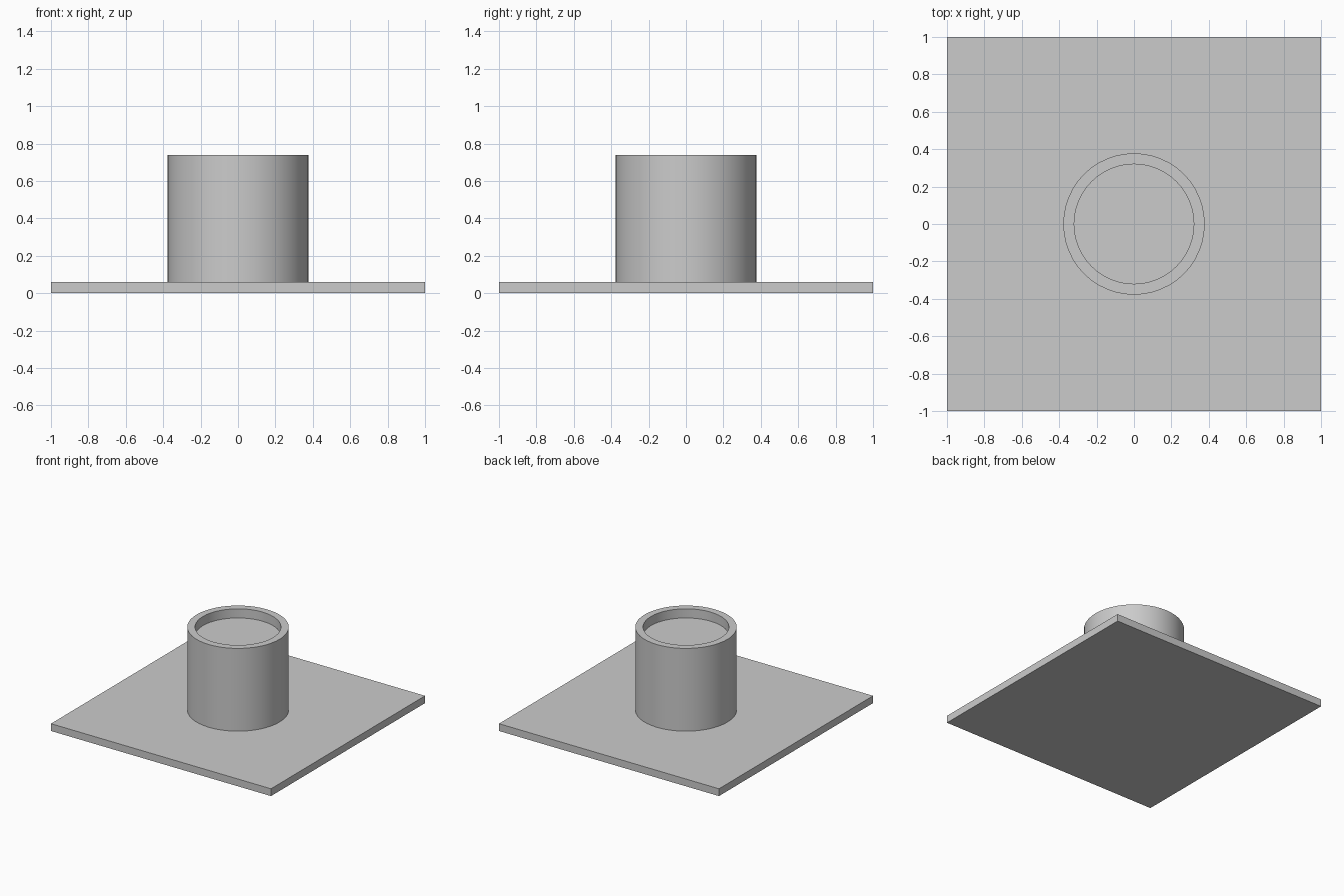
import bpy
import bmesh
import math

cube = bpy.data.objects.get("Cube")
if cube:
    bpy.data.objects.remove(cube, do_unlink=True)

PLATE_TOP = 0.06
TOP = 0.74
FLOOR = 0.665
OUTER = 0.378
INNER = 0.32
SIDES = 48

grey = bpy.data.materials.new("plain_grey")
grey.use_nodes = True
colour = (0.6, 0.6, 0.6, 1)
grey.diffuse_color = colour
grey.node_tree.nodes["Principled BSDF"].inputs["Base Color"].default_value = colour


def add_object(name, bm):
    mesh = bpy.data.meshes.new(name)
    bmesh.ops.recalc_face_normals(bm, faces=bm.faces)
    bm.to_mesh(mesh)
    bm.free()
    mesh.materials.append(grey)
    obj = bpy.data.objects.new(name, mesh)
    bpy.context.collection.objects.link(obj)
    return obj


# Square base plate
bm = bmesh.new()
bmesh.ops.create_cube(bm, size=1)
bmesh.ops.scale(bm, vec=(2, 2, PLATE_TOP), verts=bm.verts)
bmesh.ops.translate(bm, vec=(0, 0, PLATE_TOP / 2), verts=bm.verts)
add_object("base_plate", bm)

# Round post with a shallow recess in its top, made from stacked rings
bm = bmesh.new()
rings = []
for radius, z in [(OUTER, PLATE_TOP), (OUTER, TOP), (INNER, TOP), (INNER, FLOOR)]:
    ring = []
    for i in range(SIDES):
        a = math.tau * i / SIDES
        ring.append(bm.verts.new((radius * math.cos(a), radius * math.sin(a), z)))
    rings.append(ring)
for low, high in zip(rings, rings[1:]):
    for i in range(SIDES):
        j = (i + 1) % SIDES
        bm.faces.new((low[i], low[j], high[j], high[i]))
bm.faces.new(rings[0])
bm.faces.new(rings[-1])
post = add_object("recessed_post", bm)

# Smooth walls with crisp rims
bpy.ops.object.select_all(action="DESELECT")
post.select_set(True)
bpy.context.view_layer.objects.active = post
bpy.ops.object.shade_smooth_by_angle(angle=math.radians(30))
